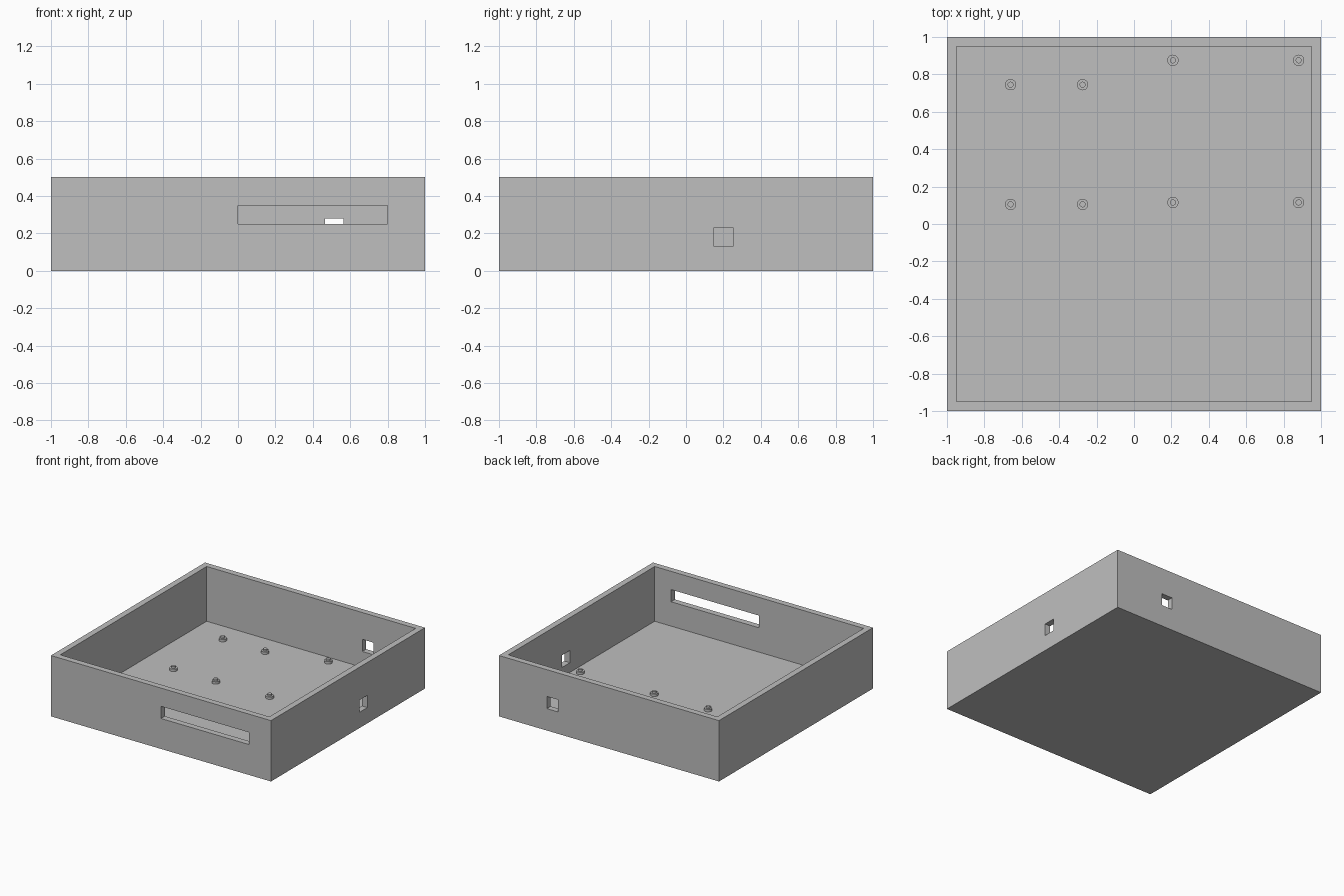
import bpy
import bmesh
from mathutils import Matrix, Vector

default = bpy.data.objects.get("Cube")
if default:
    bpy.data.objects.remove(default, do_unlink=True)

# One plain grey plastic
GREY = (0.52, 0.52, 0.52, 1.0)
plastic = bpy.data.materials.new("grey plastic")
plastic.use_nodes = True
plastic.diffuse_color = GREY
plastic.node_tree.nodes["Principled BSDF"].inputs["Base Color"].default_value = GREY

WALL = 0.05
HEIGHT = 0.5
INNER = 1 - WALL


def make_object(name, bm):
    mesh = bpy.data.meshes.new(name)
    bm.to_mesh(mesh)
    bm.free()
    mesh.materials.append(plastic)
    obj = bpy.data.objects.new(name, mesh)
    bpy.context.collection.objects.link(obj)
    return obj


def box(name, low, high):
    low, high = Vector(low), Vector(high)
    bm = bmesh.new()
    place = Matrix.Translation((low + high) / 2) @ Matrix.Diagonal((*(high - low), 1))
    bmesh.ops.create_cube(bm, size=1, matrix=place)
    return make_object(name, bm)


def cut(target, cutter):
    mod = target.modifiers.new(cutter.name, "BOOLEAN")
    mod.operation = "DIFFERENCE"
    mod.solver = "EXACT"
    mod.object = cutter
    bpy.context.view_layer.objects.active = target
    bpy.ops.object.modifier_apply(modifier=mod.name)
    bpy.data.objects.remove(cutter, do_unlink=True)


# Open tray, hollowed, with a front slot and square ports at the back and side
tray = box("tray", (-1, -1, 0), (1, 1, HEIGHT))
cut(tray, box("cavity", (-INNER, -INNER, WALL), (INNER, INNER, HEIGHT + 0.1)))
cut(tray, box("front_slot", (0, -1.1, 0.25), (0.8, -0.9, 0.35)))
cut(tray, box("back_port", (0.465, 0.9, 0.18), (0.565, 1.1, 0.28)))
cut(tray, box("side_port", (0.9, 0.15, 0.13), (1.1, 0.25, 0.23)))


# Stepped standoff: a wide foot with a narrow locating peg, lathed from a profile
def standoff(name, x, y):
    foot, peg = 0.02, 0.035
    profile = [(0.03, -0.005), (0.03, foot), (0.016, foot), (0.016, peg), (0, peg)]
    bm = bmesh.new()
    verts = [bm.verts.new((r, 0, z)) for r, z in profile]
    edges = [bm.edges.new(pair) for pair in zip(verts, verts[1:])]
    bmesh.ops.spin(bm, geom=verts + edges, cent=(0, 0, 0), axis=(0, 0, 1),
                   angle=6.2831853, steps=32)
    bmesh.ops.remove_doubles(bm, verts=bm.verts, dist=0.0001)
    bmesh.ops.holes_fill(bm, edges=bm.edges, sides=0)
    bmesh.ops.recalc_face_normals(bm, faces=bm.faces)
    obj = make_object(name, bm)
    obj.location = (x, y, WALL)
    bpy.ops.object.select_all(action="DESELECT")
    obj.select_set(True)
    bpy.context.view_layer.objects.active = obj
    bpy.ops.object.shade_smooth_by_angle(angle=0.6)


# Two boards, each held by four standoffs
boards = {
    "right_board": ((-0.66, -0.275), (0.105, 0.745)),
    "left_board": ((0.208, 0.88), (0.115, 0.875)),
}
for board, (xs, ys) in boards.items():
    for x, side in zip(xs, ("right", "left")):
        for y, end in zip(ys, ("front", "back")):
            standoff(f"{board}_standoff_{end}_{side}", x, y)
